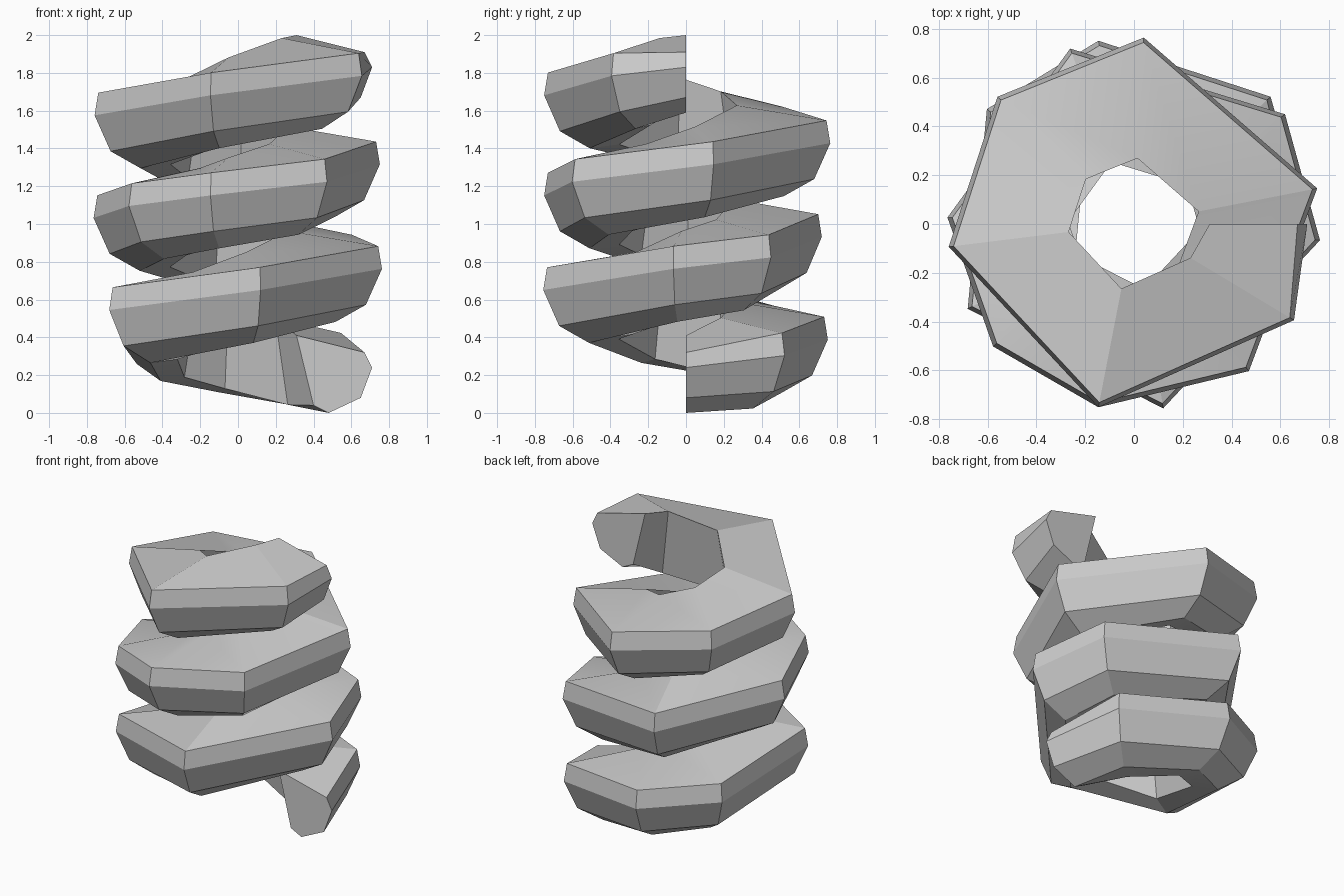
import bpy
import bmesh
from math import cos, sin, radians

cube = bpy.data.objects.get("Cube")
if cube:
    bpy.data.objects.remove(cube, do_unlink=True)

PITCH = 0.53  # rise per turn

# Cross-sections as (radius, height), from the inner top corner outward and down
END = [(0.31, 0.41), (0.67, 0.32), (0.71, 0.24), (0.65, 0.08), (0.48, 0.0), (0.40, 0.04)]
BODY = [(0.27, 0.44), (0.745, 0.36), (0.765, 0.24), (0.68, 0.05), (0.52, -0.04), (0.36, -0.02)]

# Uneven bends of the coil, in degrees along its three turns
BENDS = [0, 43, 101, 142, 207, 279, 355, 396, 470, 538, 581, 619, 668,
         731, 807, 857, 907, 979, 1049, 1080]

# Grey material
grey = bpy.data.materials.new("grey")
grey.use_nodes = True
colour = (0.6, 0.6, 0.6, 1.0)
grey.diffuse_color = colour
grey.node_tree.nodes["Principled BSDF"].inputs["Base Color"].default_value = colour


def add_ring(bm, degrees, profile):
    """Place one cross-section on the helix."""
    a = radians(degrees)
    rise = PITCH * degrees / 360
    return [bm.verts.new((r * cos(a), r * sin(a), max(0, z + rise))) for r, z in profile]


# Coil body: skin neighbouring rings, then cap both ends
bm = bmesh.new()
rings = [add_ring(bm, d, END if d in (BENDS[0], BENDS[-1]) else BODY) for d in BENDS]
count = len(BODY)
for low, high in zip(rings, rings[1:]):
    for i in range(count):
        j = (i + 1) % count
        bm.faces.new((low[i], low[j], high[j], high[i]))
bm.faces.new(rings[0])
bm.faces.new(rings[-1])
bmesh.ops.recalc_face_normals(bm, faces=bm.faces)

mesh = bpy.data.meshes.new("spring_coil")
bm.to_mesh(mesh)
bm.free()
mesh.materials.append(grey)
coil = bpy.data.objects.new("spring_coil", mesh)
bpy.context.collection.objects.link(coil)

# Soft shading across gentle bends, crisp at the corners
bpy.ops.object.select_all(action="DESELECT")
coil.select_set(True)
bpy.context.view_layer.objects.active = coil
bpy.ops.object.shade_smooth_by_angle(angle=radians(15))
